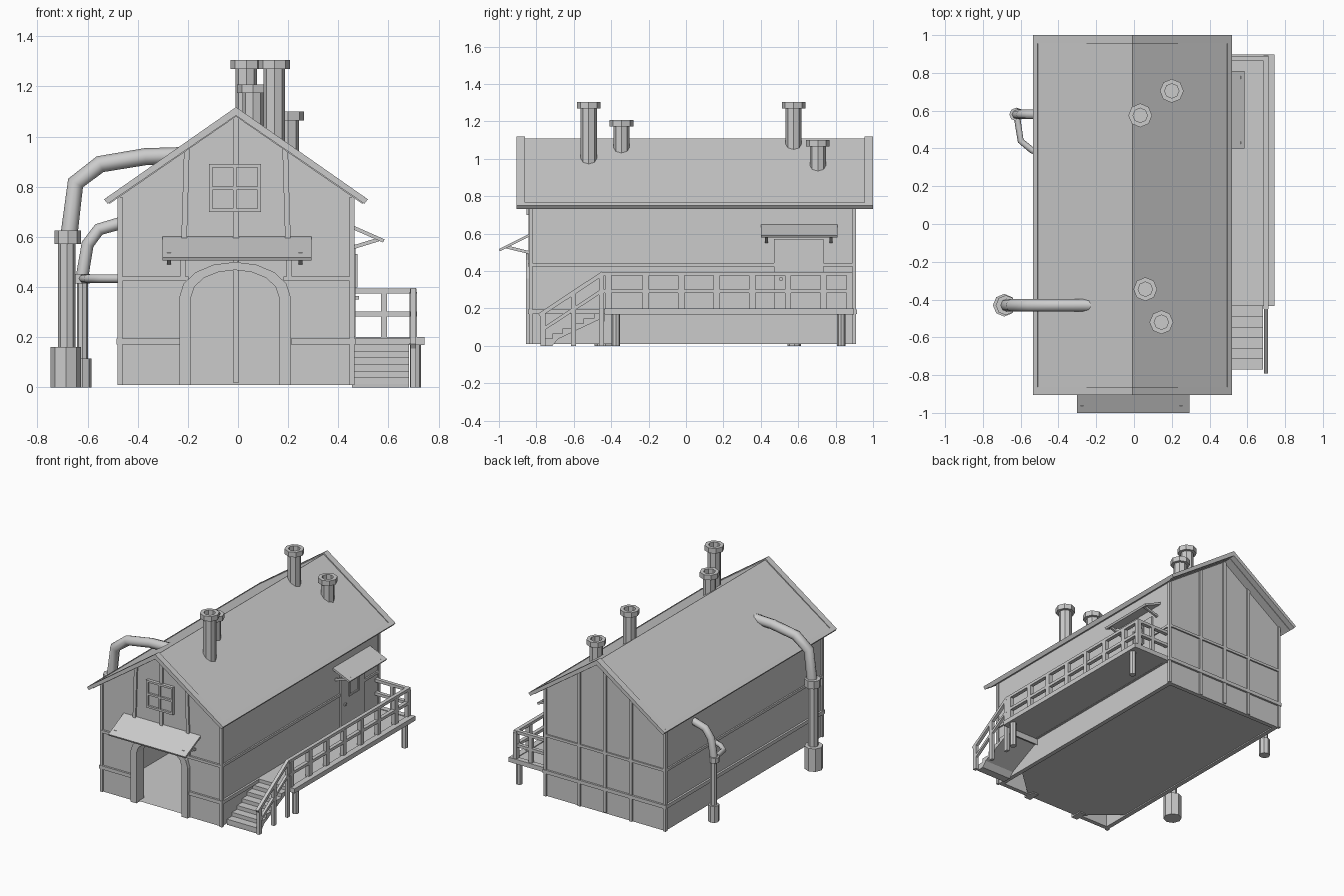
import bpy, bmesh, math
from mathutils import Vector, Matrix

if "Cube" in bpy.data.objects:
    bpy.data.objects.remove(bpy.data.objects["Cube"])

CX = -0.008                      # centre line of the house
FRONT, BACK = -0.83, 0.90        # wall planes
HW = 0.462                       # half width of the house


def finish(name, bm):
    bmesh.ops.recalc_face_normals(bm, faces=bm.faces)
    me = bpy.data.meshes.new(name)
    bm.to_mesh(me)
    bm.free()
    ob = bpy.data.objects.new(name, me)
    bpy.context.collection.objects.link(ob)
    return ob


def prism(name, pts, a, b, axis='y'):
    """Extrude a profile: (x, z) along y, or (y, z) along x."""
    bm = bmesh.new()
    place = (lambda p, d: (p[0], d, p[1])) if axis == 'y' else (lambda p, d: (d, p[0], p[1]))
    rows = [[bm.verts.new(place(p, d)) for p in pts] for d in (a, b)]
    n = len(pts)
    for r in rows:
        bm.faces.new(r)
    for i in range(n):
        j = (i + 1) % n
        bm.faces.new((rows[0][i], rows[0][j], rows[1][j], rows[1][i]))
    return finish(name, bm)


def box(name, x, y, z):
    return prism(name, [(x[0], z[0]), (x[1], z[0]), (x[1], z[1]), (x[0], z[1])], *y)


def beam(name, p, q, w):
    """Square bar between two points."""
    p, q = Vector(p), Vector(q)
    bm = bmesh.new()
    bmesh.ops.create_cube(bm, size=1)
    m = (Matrix.Translation((p + q) / 2) @ (q - p).to_track_quat('Z', 'Y').to_matrix().to_4x4()
         @ Matrix.Diagonal((w, w, (q - p).length, 1)))
    bm.transform(m)
    return finish(name, bm)


def lathe(name, x, y, prof, n=8):
    """Turned shape from (radius, z) points."""
    bm = bmesh.new()
    rings = [[bm.verts.new((x + r * math.cos(2 * math.pi * i / n), y + r * math.sin(2 * math.pi * i / n), z))
              for i in range(n)] for r, z in prof]
    for a, b in zip(rings, rings[1:]):
        for i in range(n):
            bm.faces.new((a[i], a[(i + 1) % n], b[(i + 1) % n], b[i]))
    bm.faces.new(rings[0])
    bm.faces.new(rings[-1])
    return finish(name, bm)


def tube(name, pts, r):
    cu = bpy.data.curves.new(name, 'CURVE')
    cu.dimensions = '3D'
    cu.bevel_depth, cu.bevel_resolution, cu.use_fill_caps = r, 2, True
    sp = cu.splines.new('POLY')
    sp.points.add(len(pts) - 1)
    for pt, p in zip(sp.points, pts):
        pt.co = (*p, 1)
    ob = bpy.data.objects.new(name, cu)
    bpy.context.collection.objects.link(ob)
    bpy.ops.object.select_all(action='DESELECT')
    ob.select_set(True)
    bpy.context.view_layer.objects.active = ob
    bpy.ops.object.convert(target='MESH')


def arch(w, spring, rise, z0=0.01, n=8):
    pts = [(CX - 0.004 - w * math.cos(math.pi * i / n), spring + rise * math.sin(math.pi * i / n))
           for i in range(n + 1)]
    return [(pts[0][0], z0)] + pts + [(pts[-1][0], z0)]


# Walls: gable ends, sides, floor
L, R = CX - HW, CX + HW
EAVE, APEX = 0.77, 1.09
gable = [(R, 0.01), (R, EAVE), (CX, APEX), (L, EAVE), (L, 0.01)]
prism("front_wall", arch(0.2, 0.36, 0.125) + gable, FRONT, FRONT + 0.03)
prism("back_wall", gable, BACK - 0.03, BACK)
box("left_wall", (L, L + 0.03), (FRONT + 0.03, BACK - 0.03), (0.01, EAVE))
box("right_wall", (R - 0.03, R), (FRONT + 0.03, BACK - 0.03), (0.01, EAVE))
bm = bmesh.new()
corner = [(-0.2, FRONT), (0.2, FRONT), (0.43, -0.62), (0.43, 0.87), (-0.44, 0.87), (-0.44, -0.62)]
bm.faces.new([bm.verts.new((x, y, 0.018)) for x, y in corner])
finish("floor", bm)

# Roof with raised gable boards
def chevron(half, top, low, t):
    return [(CX - half, low), (CX, top), (CX + half, low), (CX + half - 0.014, low - 0.018),
            (CX, top - t), (CX - half + 0.014, low - 0.018)]
prism("roof", chevron(0.518, 1.108, 0.75, 0.028), -0.87, 0.96)
for name, a, b in (("front_gable_board", -0.905, -0.862), ("back_gable_board", 0.955, 1.0)):
    prism(name, chevron(0.526, 1.118, 0.75, 0.034), a, b)
for s in (-1, 1):
    prism("eave_board", [(CX + s * x, z) for x, z in ((0.526, 0.75), (0.502, 0.767), (0.492, 0.75), (0.512, 0.732))],
          -0.88, 0.97)

# Timber trim
for x in (L, R):
    for y in (FRONT, BACK):
        box("corner_post", (x - 0.01, x + 0.01), (y - 0.01, y + 0.01), (0.01, EAVE - 0.01))
    box("side_band_low", (x - 0.014, x + 0.014), (FRONT - 0.014, BACK + 0.014), (0.17, 0.195))
    box("side_band_high", (x - 0.01, x + 0.01), (FRONT - 0.01, BACK + 0.01), (0.425, 0.443))
box("back_band_low", (L, R), (BACK - 0.01, BACK + 0.014), (0.17, 0.195))
box("back_band_high", (L, R), (BACK - 0.01, BACK + 0.01), (0.425, 0.443))
for s in (-1, 1):
    for name, x0, z in (("front_band_low", 0.22, (0.17, 0.195)), ("front_band_high", 0.19, (0.425, 0.443))):
        a, b = sorted((CX + s * x0, CX + s * HW))
        box(name, (a, b), (FRONT - 0.014, FRONT + 0.01), z)
    beam("front_stud", (CX + s * 0.212, FRONT, 0.43), (CX + s * 0.196, FRONT, 0.955), 0.022)
    box("back_stud", (CX + s * 0.2 - 0.011, CX + s * 0.2 + 0.011), (BACK - 0.01, BACK + 0.01), (0.01, 0.95))
box("front_centre_stud", (CX - 0.012, CX + 0.012), (FRONT - 0.011, FRONT + 0.01), (0.5, APEX))
box("back_centre_stud", (CX - 0.012, CX + 0.012), (BACK - 0.04, BACK + 0.01), (0.02, APEX))

# Arched doorway frame
prism("door_frame", arch(0.222, 0.36, 0.14) + arch(0.175, 0.36, 0.108)[::-1], FRONT - 0.025, FRONT + 0.06)

# Gable window
def window(name, c, w, h, z, bar, a, b, axis, cross=True):
    def part(u, v):
        prism(name, [(u[0], v[0]), (u[1], v[0]), (u[1], v[1]), (u[0], v[1])], a, b, axis)
    for s in (-1, 1):
        part(sorted((c + s * w, c + s * (w - bar))), (z - h, z + h))
        part((c - w, c + w), sorted((z + s * h, z + s * (h - bar))))
    if cross:
        part((c - bar / 2, c + bar / 2), (z - h, z + h))
        part((c - w, c + w), (z - bar / 2, z + bar / 2))
window("front_window_frame", -0.012, 0.103, 0.096, 0.795, 0.014, FRONT - 0.022, FRONT, 'y')
box("front_window_pane", (-0.105, 0.08), (FRONT - 0.008, FRONT), (0.705, 0.885))

# Awnings with struts
prism("front_awning", [(FRONT, 0.602), (-1.0, 0.518), (-0.995, 0.506), (FRONT, 0.588)], -0.302, 0.293, 'x')
for x in (-0.275, 0.25):
    beam("front_awning_strut", (x, FRONT, 0.497), (x, -0.965, 0.53), 0.016)
prism("side_awning", [(R, 0.648), (0.585, 0.59), (0.578, 0.578), (R, 0.632)], 0.4, 0.81)
for y in (0.43, 0.775):
    beam("side_awning_strut", (R, y, 0.557), (0.568, y, 0.592), 0.015)

# Side door
box("side_door", (R - 0.01, 0.468), (0.47, 0.735), (0.2, 0.57))
window("side_door_window", 0.605, 0.055, 0.067, 0.465, 0.01, 0.46, 0.476, 'x', False)
box("side_door_handle", (0.465, 0.482), (0.5, 0.515), (0.35, 0.365))

# Deck, legs and railing
box("deck", (R, 0.71), (-0.435, 0.88), (0.172, 0.195))
box("deck_edge", (0.7, 0.743), (-0.435, 0.897), (0.168, 0.2))
box("deck_back_edge", (R, 0.743), (0.86, 0.897), (0.168, 0.2))
for y in (-0.375, 0.83):
    lathe("deck_leg", 0.708, y, [(0.022, 0), (0.022, 0.17)])
RX = 0.699
for y in (-0.415, -0.215, -0.025, 0.165, 0.355, 0.545, 0.735, 0.875):
    box("railing_post", (RX - 0.014, RX + 0.014), (y - 0.017, y + 0.017), (0.19, 0.38))
for z in (0.385, 0.292):
    box("railing_bar", (RX - 0.013, RX + 0.013), (-0.45, 0.89), (z - 0.01, z + 0.01))
    box("railing_back_bar", (R, RX), (0.862, 0.888), (z - 0.01, z + 0.01))
box("railing_back_post", (0.57, 0.595), (0.862, 0.888), (0.19, 0.38))

# Stairs as one stepped profile, with handrail
steps, run, rise = 6, 0.056, 0.0265
top = [(-0.435, 0.172)]
for i in range(steps):
    y, z = -0.435 - i * run, 0.172 - i * rise
    top += [(y - run, z), (y - run, z - rise)]
under = [(y + 0.03, max(z - 0.03, 0.0)) for y, z in top[1::2]][::-1]
prism("stairs", top + [(-0.77, 0.0), (-0.715, 0.0)] + under[1:] + [(-0.435, 0.13)], R, 0.682, 'x')
for y, h in ((-0.765, 0.175), (-0.602, 0.28), (-0.452, 0.38)):
    box("stair_post", (RX - 0.011, RX + 0.011), (y - 0.014, y + 0.014), (0.0, h))
beam("stair_handrail", (RX, -0.785, 0.163), (RX, -0.445, 0.388), 0.022)
beam("stair_mid_rail", (RX, -0.77, 0.085), (RX, -0.445, 0.298), 0.018)

# Chimneys with hollow caps
for x, y, z in ((0.2, 0.705, 1.1), (0.033, 0.575, 1.305), (0.06, -0.345, 1.208), (0.145, -0.52, 1.305)):
    base = 1.06 - 0.7 * abs(x - CX)
    lathe("chimney", x, y, [(0.043, base - 0.03), (0.043, z - 0.035), (0.063, z - 0.035), (0.063, z),
                            (0.038, z), (0.038, z - 0.05)])

# Large side pipe
PY = -0.43
lathe("large_pipe_foot", -0.687, PY, [(0.06, 0), (0.06, 0.16)])
lathe("large_pipe_shaft", -0.683, PY, [(0.034, 0.15), (0.034, 0.6)])
lathe("large_pipe_collar", -0.679, PY, [(0.053, 0.572), (0.053, 0.625)])
tube("large_pipe_bend", [(x, PY, z) for x, z in ((-0.675, 0.6), (-0.648, 0.815), (-0.55, 0.89), (-0.37, 0.92),
                                                 (-0.2, 0.925))], 0.034)

# Small side pipe with branch
PY = 0.58
lathe("small_pipe_foot", -0.62, PY, [(0.036, 0), (0.036, 0.115)])
lathe("small_pipe_shaft", -0.62, PY, [(0.022, 0.1), (0.022, 0.43)])
lathe("small_pipe_collar", -0.625, PY, [(0.035, 0.415), (0.035, 0.452)])
tube("small_pipe_bend", [(x, PY, z) for x, z in ((-0.622, 0.44), (-0.6, 0.57), (-0.555, 0.63), (-0.45, 0.66))], 0.025)
tube("small_pipe_branch", [(-0.62, 0.57, 0.434), (-0.6, 0.44, 0.434), (-0.54, 0.39, 0.434), (-0.45, 0.36, 0.434)], 0.017)
